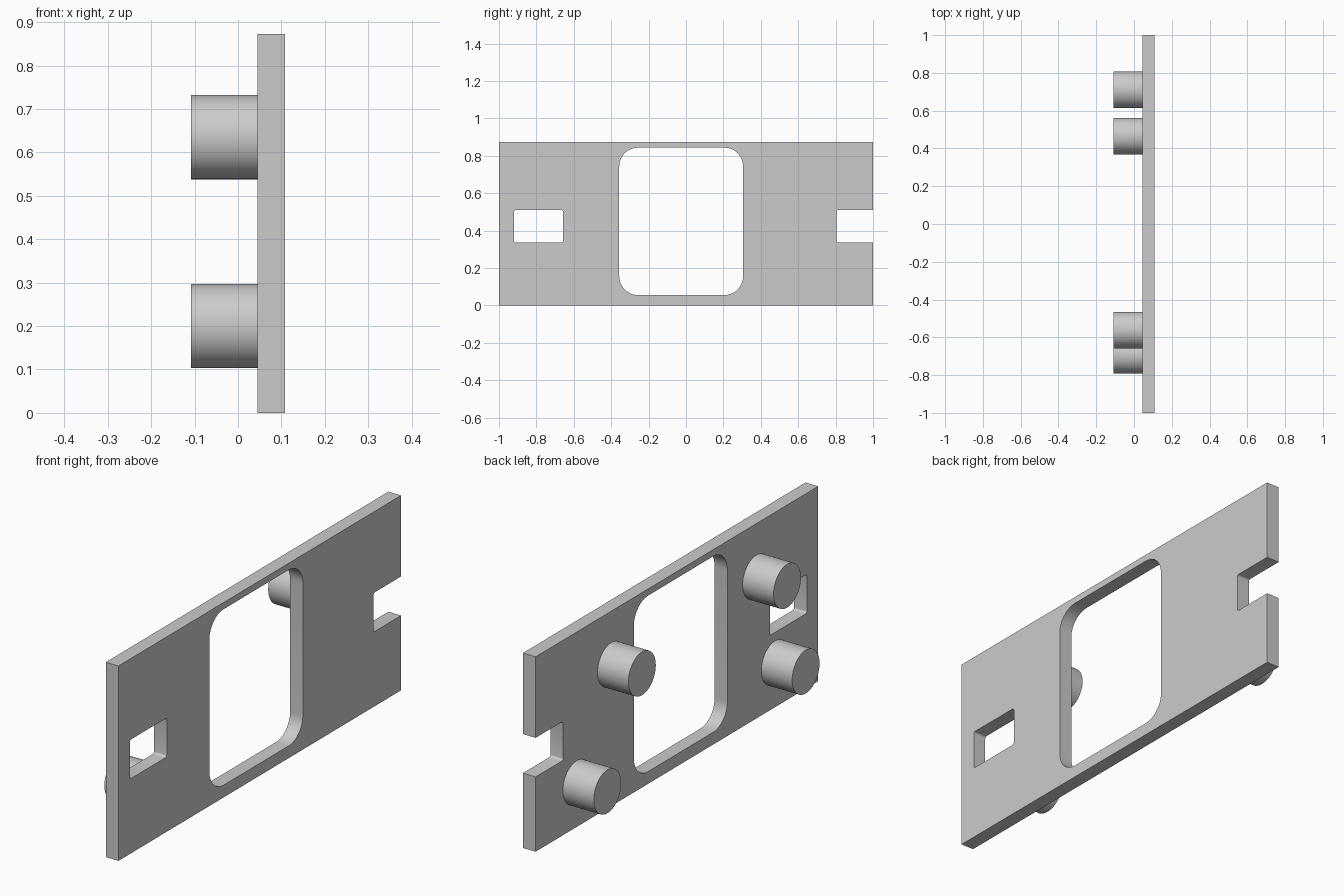
import bpy
import bmesh
from math import cos, sin, pi, radians
from mathutils import Matrix

cube = bpy.data.objects.get("Cube")
if cube:
    bpy.data.objects.remove(cube, do_unlink=True)

HEIGHT = 0.873
PLATE_BACK, PLATE_FRONT = 0.045, 0.108
PEG_END, PEG_RADIUS = -0.108, 0.097
# Local x, y, z become world y, z, x
SIDEWAYS = Matrix.Rotation(pi / 2, 4, 'Z') @ Matrix.Rotation(pi / 2, 4, 'X')

grey = bpy.data.materials.new("plain_grey")
grey.use_nodes = True
colour = (0.6, 0.6, 0.6, 1)
grey.diffuse_color = colour
grey.node_tree.nodes["Principled BSDF"].inputs["Base Color"].default_value = colour


def add_part(name, mesh):
    """Link a mesh as a part, with smooth rounds and sharp edges."""
    part = bpy.data.objects.new(name, mesh)
    bpy.context.collection.objects.link(part)
    mesh.materials.clear()
    mesh.materials.append(grey)
    bpy.ops.object.select_all(action='DESELECT')
    part.select_set(True)
    bpy.context.view_layer.objects.active = part
    bpy.ops.object.shade_smooth_by_angle(angle=radians(35))
    return part


def corner(cx, cy, radius, quarter, steps):
    """Points of one quarter-circle corner."""
    angles = [(quarter + i / steps) * pi / 2 for i in range(steps + 1)]
    return [(cx + radius * cos(a), cy + radius * sin(a)) for a in angles]


def rounded_rect(x0, x1, y0, y1, r, steps):
    centres = [(x1 - r, y1 - r), (x0 + r, y1 - r), (x0 + r, y0 + r), (x1 - r, y0 + r)]
    return [p for q, (cx, cy) in enumerate(centres) for p in corner(cx, cy, r, q, steps)]


# Plate outline with the open notch in its end
SLOT_LOW, SLOT_HIGH, SMALL = 0.335, 0.51, 0.01
notch = corner(0.805 + SMALL, SLOT_HIGH - SMALL, SMALL, 1, 4)
notch += corner(0.805 + SMALL, SLOT_LOW + SMALL, SMALL, 2, 4)
outline = [(1, HEIGHT), (-1, HEIGHT), (-1, 0), (1, 0), (1, SLOT_LOW)]
outline += notch[::-1] + [(1, SLOT_HIGH)]

# Closed openings: large window and small slot
window = rounded_rect(-0.357, 0.305, 0.055, 0.843, 0.1, 12)
slot = rounded_rect(-0.92, -0.658, SLOT_LOW, SLOT_HIGH, SMALL, 4)

# Filled, extruded profile turned into the plate mesh
curve = bpy.data.curves.new("plate_profile", 'CURVE')
curve.dimensions = '2D'
curve.fill_mode = 'BOTH'
curve.extrude = (PLATE_FRONT - PLATE_BACK) / 2
for loop in (outline, window, slot):
    spline = curve.splines.new('POLY')
    spline.points.add(len(loop) - 1)
    for point, (x, y) in zip(spline.points, loop):
        point.co = (x, y, 0, 1)
    spline.use_cyclic_u = True
profile = bpy.data.objects.new("plate_profile", curve)
bpy.context.collection.objects.link(profile)
profile.hide_render = True
depsgraph = bpy.context.evaluated_depsgraph_get()
plate_mesh = bpy.data.meshes.new_from_object(profile.evaluated_get(depsgraph))
bpy.data.objects.remove(profile, do_unlink=True)

bm = bmesh.new()
bm.from_mesh(plate_mesh)
bmesh.ops.remove_doubles(bm, verts=bm.verts, dist=0.0001)
bmesh.ops.transform(bm, verts=bm.verts, matrix=Matrix.Translation(
    ((PLATE_BACK + PLATE_FRONT) / 2, 0, 0)) @ SIDEWAYS)
bmesh.ops.recalc_face_normals(bm, faces=bm.faces)
bm.to_mesh(plate_mesh)
bm.free()
add_part("plate", plate_mesh)

# Four round pegs behind the plate
pegs = {
    "upper_back_peg": (0.465, 0.635),
    "lower_back_peg": (0.71, 0.2),
    "upper_front_peg": (-0.562, 0.635),
    "lower_front_peg": (-0.694, 0.2),
}
for name, (y, z) in pegs.items():
    bm = bmesh.new()
    place = Matrix.Translation(((PEG_END + PLATE_BACK) / 2, y, z)) @ SIDEWAYS
    bmesh.ops.create_cone(bm, cap_ends=True, segments=64, radius1=PEG_RADIUS,
                          radius2=PEG_RADIUS, depth=PLATE_BACK - PEG_END, matrix=place)
    mesh = bpy.data.meshes.new(name)
    bm.to_mesh(mesh)
    bm.free()
    add_part(name, mesh)
